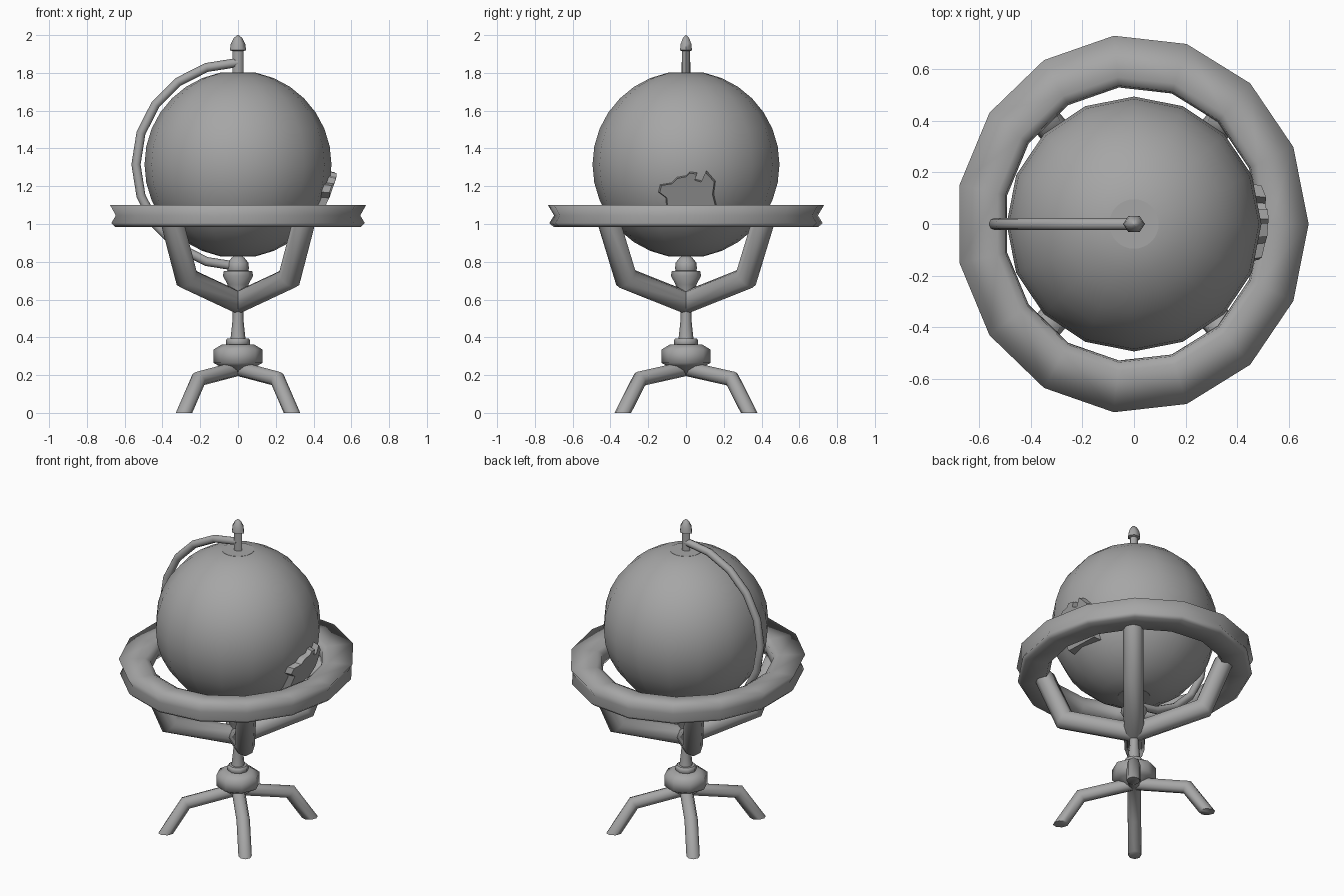
import bpy, bmesh
from math import sin, cos, pi, radians, sqrt
from mathutils import Vector

old = bpy.data.objects.get("Cube")
if old:
    bpy.data.objects.remove(old, do_unlink=True)

COLOUR = (0.38, 0.38, 0.38, 1)
grey = bpy.data.materials.new("plain_grey")
grey.use_nodes = True
grey.diffuse_color = COLOUR
grey.node_tree.nodes["Principled BSDF"].inputs["Base Color"].default_value = COLOUR


def finish(name, bm, angle=50):
    bmesh.ops.recalc_face_normals(bm, faces=bm.faces)
    mesh = bpy.data.meshes.new(name)
    bm.to_mesh(mesh)
    bm.free()
    mesh.materials.append(grey)
    obj = bpy.data.objects.new(name, mesh)
    bpy.context.collection.objects.link(obj)
    bpy.ops.object.select_all(action="DESELECT")
    obj.select_set(True)
    bpy.context.view_layer.objects.active = obj
    bpy.ops.object.shade_smooth_by_angle(angle=radians(angle))
    return obj


def skin(bm, loops, closed=False):
    """Bridge a series of equal vertex loops, capping the ends if open."""
    rows = [[bm.verts.new(p) for p in loop] for loop in loops]
    n = len(rows[0])
    pairs = list(zip(rows, rows[1:]))
    if closed:
        pairs.append((rows[-1], rows[0]))
    else:
        bm.faces.new(rows[0])
        bm.faces.new(rows[-1])
    for a, b in pairs:
        for i in range(n):
            j = (i + 1) % n
            bm.faces.new((a[i], a[j], b[j], b[i]))


def lathe(name, profile, sides, sx=1, sy=1, closed=False, angle=50):
    """Turn a (radius, height) profile around the z axis."""
    bm = bmesh.new()
    turns = [2 * pi * i / sides for i in range(sides)]
    skin(bm, [[(r * sx * cos(a), r * sy * sin(a), z) for a in turns]
              for r, z in profile], closed)
    return finish(name, bm, angle)


def tube(name, path, radius, azimuth, flat_end=False, sides=8):
    """Sweep a round section along a (distance, height) path in an upright plane."""
    out = Vector((cos(azimuth), sin(azimuth), 0))
    side = Vector((-sin(azimuth), cos(azimuth), 0))
    pts = [Vector(p) for p in path]
    loops = []
    for k, p in enumerate(pts):
        before = (p - pts[k - 1]).normalized() if k else None
        after = (pts[k + 1] - p).normalized() if k < len(pts) - 1 else None
        t = ((before or after) + (after or before)).normalized()
        n = Vector((-t.y, t.x)) / max(t.dot(before or after), 0.5)
        if flat_end and after is None:
            n = Vector((-1 / t.y, 0))
        loop = []
        for i in range(sides):
            a = 2 * pi * i / sides
            q = p + n * radius * cos(a)
            loop.append(out * q.x + side * radius * sin(a) + Vector((0, 0, q.y)))
        loops.append(loop)
    bm = bmesh.new()
    skin(bm, loops)
    return finish(name, bm, 75)


# Globe: a ball with flattened poles, each closed by a thin disc
CENTRE, R = 1.315, 0.495
lathe("globe", [(R * sin(k * pi / 16), CENTRE - R * cos(k * pi / 16))
                for k in range(1, 16)], 16)
for name, sign in (("top_pole_disc", 1), ("bottom_pole_disc", -1)):
    lathe(name, [(0.096, CENTRE + sign * 0.48), (0.096, CENTRE + sign * 0.487)], 32)

# Raised land patch on the left side, outline as (y, z)
outline = [(-0.10, 1.02), (-0.11, 1.14), (-0.15, 1.17), (-0.14, 1.21), (-0.08, 1.22),
           (-0.05, 1.25), (0.0, 1.26), (0.02, 1.28), (0.06, 1.275), (0.05, 1.24),
           (0.085, 1.23), (0.11, 1.285), (0.16, 1.23), (0.15, 1.16), (0.165, 1.10),
           (0.14, 1.02)]


def on_ball(r, scale):
    """Place the outline on a ball of radius r, shrunk about its own middle."""
    pts = [(0.01 + (y - 0.01) * scale, 1.12 + (z - 1.12) * scale) for y, z in outline]
    return [(sqrt(r * r - y * y - (z - CENTRE) ** 2), y, z) for y, z in pts]


bm = bmesh.new()
skin(bm, [on_ball(0.47, 1), on_ball(0.525, 0.93)])
finish("land_patch", bm, 30)

# Horizon ring with a grooved outer edge, softly shaded
ring = lathe("horizon_ring", [(1, 1.10), (0.955, 1.045), (0.99, 1.005), (0.96, 0.985),
                              (0.76, 0.985), (0.725, 1.03), (0.735, 1.085), (0.78, 1.10)],
             15, 0.685, 0.735, closed=True, angle=180)
ring.location.x = -0.007

# Half-circle meridian arm on the right side
tube("meridian_arm", [(0.54 * sin(k * pi / 10), CENTRE + 0.54 * cos(k * pi / 10))
                      for k in range(11)], 0.024, pi)

# Top spindle with pointed finial, slightly flattened front to back
lathe("top_finial", [(0.028, 1.79), (0.028, 1.915), (0.043, 1.92), (0.038, 1.955),
                     (0.022, 1.985), (0.004, 2.0)], 6, 1, 0.85, angle=65)

# Lower pivot: knob over a tapered cup
lathe("pivot_knob", [(0.05, 0.74), (0.058, 0.765), (0.055, 0.795), (0.035, 0.82),
                     (0.015, 0.835)], 8)
lathe("pivot_cup", [(0.045, 0.62), (0.055, 0.68), (0.08, 0.725), (0.075, 0.75),
                    (0.04, 0.755)], 8)

# Stem, collar and hub
lathe("stem", [(0.045, 0.36), (0.04, 0.39), (0.028, 0.50), (0.028, 0.60)], 8)
lathe("collar", [(0.055, 0.35), (0.064, 0.365), (0.064, 0.385), (0.055, 0.395)], 8)
lathe("hub", [(0.04, 0.205), (0.10, 0.248), (0.13, 0.265), (0.13, 0.335),
              (0.085, 0.362)], 8, angle=75)

# Four cradle arms and four legs
lean = radians(49.5)
for i, azimuth in enumerate((lean, pi - lean, pi + lean, -lean), 1):
    tube(f"cradle_arm_{i}", [(0, 0.585), (0.418, 0.712), (0.545, 1.03)],
         0.06, azimuth, flat_end=True)
    tube(f"leg_{i}", [(0, 0.235), (0.32, 0.18), (0.44, 0)], 0.04, azimuth, flat_end=True)
